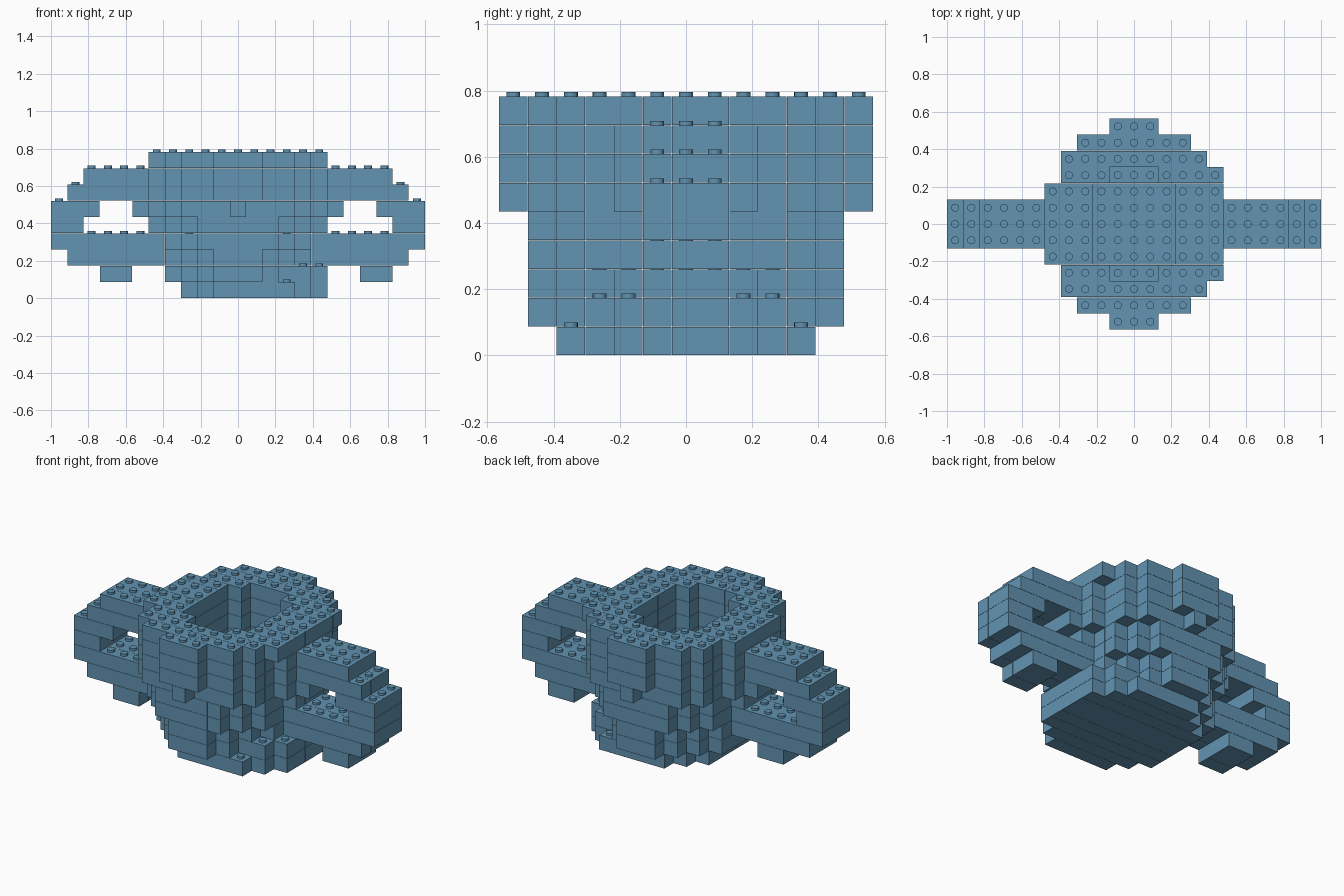
import bpy, bmesh, math
from mathutils import Matrix, Vector

if "Cube" in bpy.data.objects:
    bpy.data.objects.remove(bpy.data.objects["Cube"])

U = 2 / 23            # one brick cell
GAP = 0.0012          # joint left between bricks
STUD_R, STUD_H = 0.021, 0.0135

mat = bpy.data.materials.new("slate blue")
mat.diffuse_color = (0.122, 0.292, 0.440, 1)
mat.use_nodes = True
mat.node_tree.nodes["Principled BSDF"].inputs["Base Color"].default_value = mat.diffuse_color

# Half outline of the bowl per layer: x range (in cells) for |y| = 0, 1, 2, ...
c = lambda *widths: [(-w, w) for w in widths]
BODY = [
    [(-3, 5), (-3, 5), (-3, 5), (-2, 4), (-1, 3)],
    [(-4, 5), (-4, 5), (-4, 5), (-3, 4), (-2, 2), (-1, 1)],
    c(4, 4, 4, 3, 2, 1),
    c(4, 4, 4, 4, 3, 2),
    c(5, 5, 4, 4, 3, 2),
    c(6, 6, 5, 4, 4, 3, 0),
    c(5, 5, 5, 4, 4, 3, 1),
    c(5, 5, 5, 4, 4, 3, 1),
    [(-5, 5), (-5, 5), (-5, 5), (-4, 5), (-4, 4), (-3, 3), (-1, 1)],
]
# Hollow of the bowl per layer, given the same way
HOLLOW = [[], [], [], c(2, 2, 2, 2), c(3, 3, 2, 2)] + [c(2, 2, 2, 1)] * 4
# Handle cells per layer, three cells deep
HANDLE = {
    1: [(-8, -7), (8, 9)],
    2: [(-10, -5), (5, 10)],
    3: [(-11, -5), (5, 11)],
    4: [(-11, -10), (10, 11)],
    5: [(-11, -9), (9, 11)],
    6: [(-10, -6), (6, 10)],
    7: [(-9, -6), (6, 9)],
}


def inside(rows, x, y):
    return abs(y) < len(rows) and rows[abs(y)][0] <= x <= rows[abs(y)][1]


def in_bowl(x, y, k):
    return 0 <= k < 9 and inside(BODY[k], x, y) and not inside(HOLLOW[k], x, y)


def in_handle(x, y, k):
    return abs(y) <= 1 and not (k < 9 and inside(BODY[k], x, y)) and \
        any(a <= x <= b for a, b in HANDLE.get(k, []))


def add_brick(bm, x0, x1, y0, y1, k):
    size = Vector(((x1 - x0 + 1) * U - GAP, (y1 - y0 + 1) * U - GAP, U - GAP))
    centre = Vector(((x0 + x1) / 2 * U, (y0 + y1) / 2 * U, (k + 0.5) * U))
    m = Matrix.Translation(centre) @ Matrix.Diagonal(size.to_4d())
    bmesh.ops.create_cube(bm, size=1, matrix=m)


def add_stud(bm, x, y, k):
    z = (k + 1) * U + STUD_H / 2 - GAP
    bmesh.ops.create_cone(bm, cap_ends=True, segments=16, radius1=STUD_R,
                          radius2=STUD_R, depth=STUD_H + GAP,
                          matrix=Matrix.Translation((x * U, y * U, z)))


def make_object(name, bm):
    me = bpy.data.meshes.new(name)
    bm.to_mesh(me)
    bm.free()
    me.materials.append(mat)
    ob = bpy.data.objects.new(name, me)
    bpy.context.collection.objects.link(ob)


# Rows of bricks along x; the middle is a single and a double row
ROWS = [(y, y) for y in range(-6, 0)] + [(0, 1)] + [(y, y) for y in range(2, 7)]


def lay_bricks(bm, test, k, longest):
    for i, (y0, y1) in enumerate(ROWS):
        start = None
        for x in range(-12, 13):
            filled = test(x, y0, k)
            if start is not None and (not filled or x - start >= longest):
                add_brick(bm, start, x - 1, y0, y1, k)
                start = None
            if filled and start is None:
                start = x


# Bowl courses
for k in range(9):
    bm = bmesh.new()
    lay_bricks(bm, in_bowl, k, 9 if k < 1 else 4)
    make_object(f"bowl_course_{k + 1}", bm)

# Left and right handles
for name, side in (("left_handle", -1), ("right_handle", 1)):
    bm = bmesh.new()
    for k in HANDLE:
        lay_bricks(bm, lambda x, y, q: x * side > 0 and in_handle(x, y, q), k, 8)
    make_object(name, bm)

# Studs on every uncovered cell
solid = lambda x, y, k: in_bowl(x, y, k) or in_handle(x, y, k)
bm = bmesh.new()
for k in range(9):
    for x in range(-11, 12):
        for y in range(-6, 7):
            if solid(x, y, k) and not solid(x, y, k + 1):
                add_stud(bm, x, y, k)
make_object("studs", bm)
